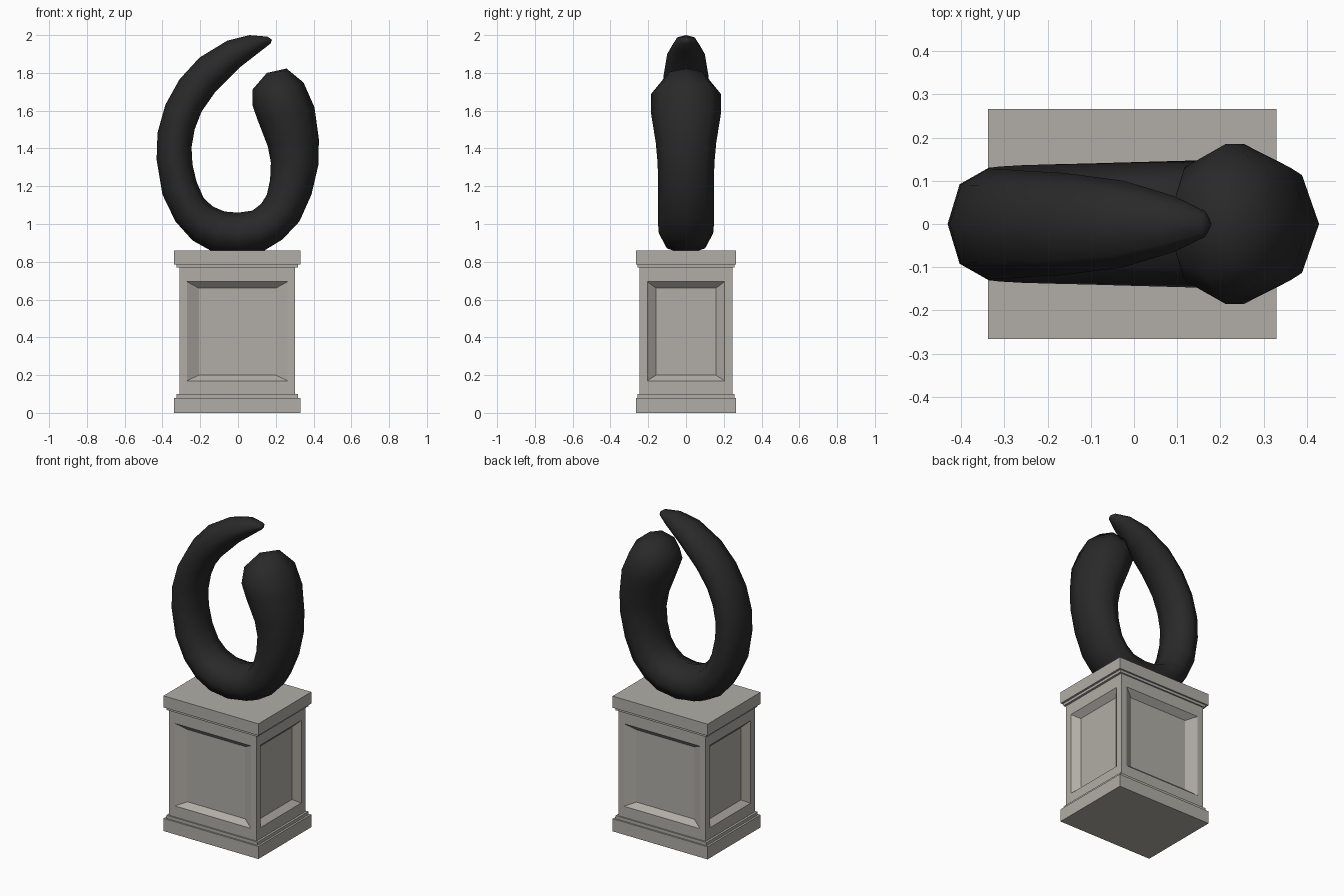
import bpy, bmesh, math
from mathutils import Vector

if "Cube" in bpy.data.objects:
    bpy.data.objects.remove(bpy.data.objects["Cube"])


def material(name, rgb):
    m = bpy.data.materials.new(name)
    m.diffuse_color = (*rgb, 1)
    m.use_nodes = True
    m.node_tree.nodes["Principled BSDF"].inputs["Base Color"].default_value = m.diffuse_color
    return m


STONE = material("warm grey stone", (0.44, 0.42, 0.385))
BLACK = material("black metal", (0.022, 0.022, 0.022))
CX = -0.004  # pedestal centre in x


def finish(bm, name, mat):
    bmesh.ops.recalc_face_normals(bm, faces=bm.faces)
    me = bpy.data.meshes.new(name)
    bm.to_mesh(me)
    bm.free()
    me.materials.append(mat)
    ob = bpy.data.objects.new(name, me)
    bpy.context.collection.objects.link(ob)
    return ob


def box(hx, hy, z0, z1):
    bm = bmesh.new()
    bmesh.ops.create_cube(bm, size=1)
    for v in bm.verts:
        v.co = Vector((CX + v.co.x * 2 * hx, v.co.y * 2 * hy,
                       z0 if v.co.z < 0 else z1))
    return bm


# Pedestal slabs and mouldings
for name, hx, hy, z0, z1 in [
    ("base_slab", .334, .266, 0, .08),
    ("base_moulding", .321, .256, .08, .10),
    ("top_moulding", .321, .256, .77, .786),
    ("top_slab", .334, .266, .786, .86),
]:
    finish(box(hx, hy, z0, z1), name, STONE)

# Pedestal body with a sloped recessed panel on each side
HX, HY, DEPTH = .307, .247, .035
bm = box(HX, HY, .10, .77)
bm.normal_update()
sides = [f for f in bm.faces if abs(f.normal.z) < .5]


def panel(face, half, z0, z1, depth):
    bmesh.ops.inset_individual(bm, faces=[face], thickness=.02)
    n = face.normal.copy()
    axis = 0 if abs(n.y) > .5 else 1
    mid = CX if axis == 0 else 0
    zmid = sum(v.co.z for v in face.verts) / 4
    for v in face.verts:
        v.co[axis] = mid + math.copysign(half, v.co[axis] - mid)
        v.co.z = z0 if v.co.z < zmid else z1
        v.co -= n * depth


for f in sides:
    front = abs(f.normal.y) > .5
    panel(f, .267 if front else .205, .17, .695, 0)
    panel(f, .203 if front else .158, .20, .66, DEPTH)
finish(bm, "pedestal_body", STONE)

# Curled loop: cross-sections as outer x, outer z, inner x, inner z, half depth
SECTIONS = [
    (.156, 1.992, .172, 1.955, .03),
    (.06, 2.0, .124, 1.918, .065),
    (-.056, 1.971, .008, 1.828, .10),
    (-.204, 1.881, -.119, 1.701, .118),
    (-.31, 1.765, -.193, 1.595, .123),
    (-.384, 1.632, -.23, 1.5, .127),
    (-.426, 1.484, -.246, 1.405, .128),
    (-.431, 1.341, -.241, 1.315, .13),
    (-.4, 1.156, -.22, 1.225, .133),
    (-.331, 1.013, -.183, 1.14, .136),
    (-.241, .913, -.135, 1.093, .138),
    (-.135, .854, -.071, 1.066, .14),
    (0, .838, 0, 1.06, .143),
    (.14, .86, .077, 1.071, .146),
    (.235, .918, .124, 1.108, .148),
    (.325, 1.013, .153, 1.156, .148),
    (.389, 1.156, .17, 1.235, .148),
    (.426, 1.315, .174, 1.326, .15),
    (.428, 1.45, .158, 1.41, .16),
    (.405, 1.617, .103, 1.553, .185),
    (.347, 1.749, .077, 1.627, .185),
    (.257, 1.823, .077, 1.712, .12),
]
SIDES = 8
bm = bmesh.new()
rings = []
for ox, oz, ix, iz, hy in SECTIONS:
    outer, inner = Vector((ox, 0, oz)), Vector((ix, 0, iz))
    c, a = (outer + inner) / 2, (outer - inner) / 2
    rings.append([bm.verts.new(c + a * math.cos(t) + Vector((0, hy * math.sin(t), 0)))
                  for t in (2 * math.pi * k / SIDES for k in range(SIDES))])
for r, s in zip(rings, rings[1:]):
    for k in range(SIDES):
        j = (k + 1) % SIDES
        bm.faces.new((r[k], r[j], s[j], s[k]))
# Pointed tip and blunt head
for ring, end in ((rings[0], (.18, 0, 1.975)), (rings[-1], (.153, 0, 1.8))):
    tip = bm.verts.new(end)
    for k in range(SIDES):
        bm.faces.new((ring[k], ring[(k + 1) % SIDES], tip))
loop = finish(bm, "curled_loop", BLACK)
for p in loop.data.polygons:
    p.use_smooth = True
